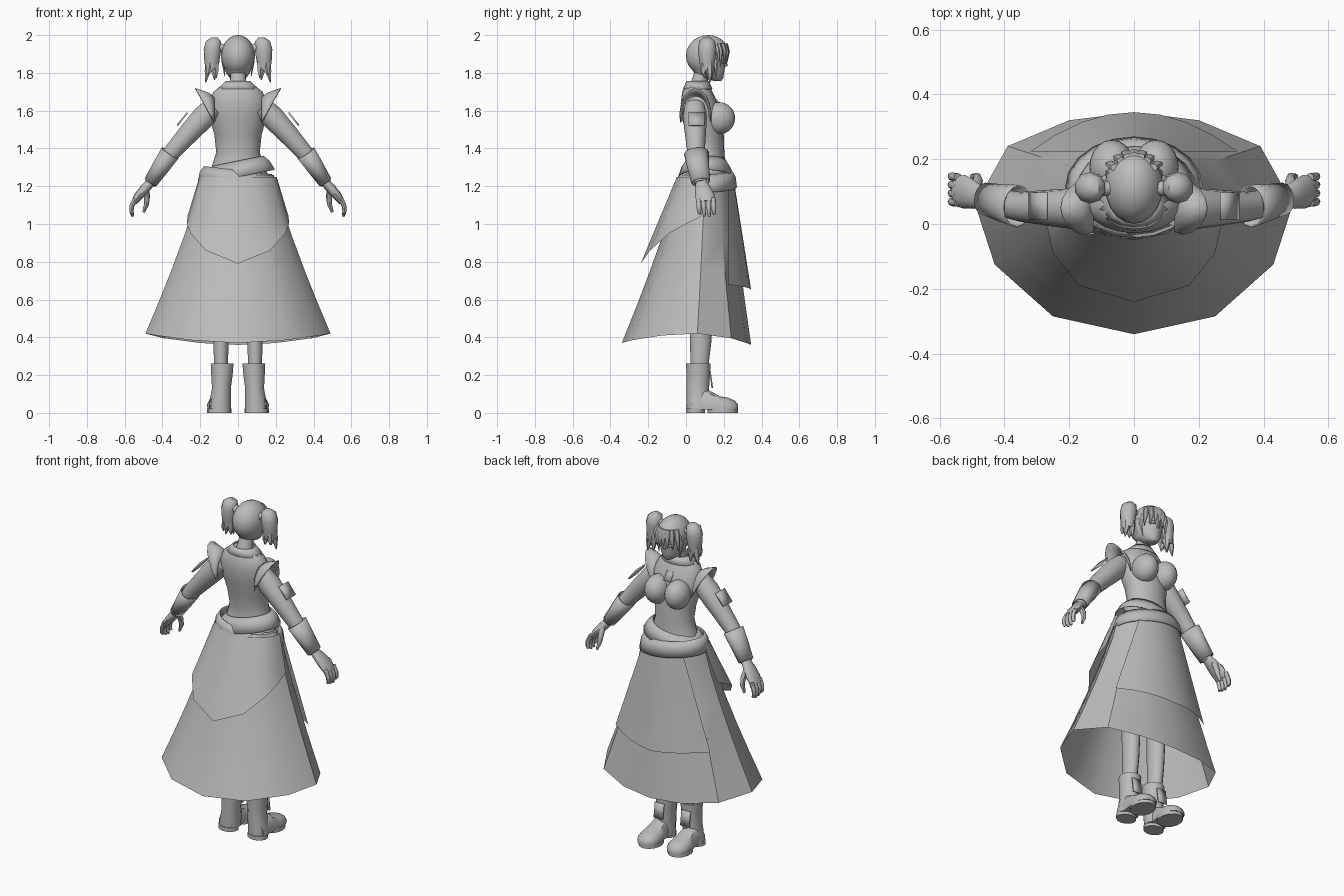
import bpy, bmesh, math
from mathutils import Vector

if "Cube" in bpy.data.objects:
    bpy.data.objects.remove(bpy.data.objects["Cube"])

grey = bpy.data.materials.new("plain_grey")
grey.use_nodes = True
grey.diffuse_color = (0.5, 0.5, 0.5, 1)
grey.node_tree.nodes["Principled BSDF"].inputs["Base Color"].default_value = (0.5, 0.5, 0.5, 1)


def finish(name, bm, mirror=False, thick=0, angle=45):
    bmesh.ops.recalc_face_normals(bm, faces=bm.faces)
    mesh = bpy.data.meshes.new(name)
    bm.to_mesh(mesh)
    bm.free()
    mesh.materials.append(grey)
    ob = bpy.data.objects.new(name, mesh)
    bpy.context.collection.objects.link(ob)
    bpy.ops.object.select_all(action='DESELECT')
    ob.select_set(True)
    bpy.context.view_layer.objects.active = ob
    bpy.ops.object.shade_smooth_by_angle(angle=math.radians(angle))
    if thick:
        ob.modifiers.new("thickness", 'SOLIDIFY').thickness = thick
    if mirror:
        ob.modifiers.new("mirror", 'MIRROR').use_mirror_merge = False
    return ob


def loft(name, rings, closed=True, caps=True, **kw):
    """Skin a list of point rows."""
    bm = bmesh.new()
    rows = [[bm.verts.new(p) for p in r] for r in rings]
    n = len(rows[0])
    for a, b in zip(rows, rows[1:]):
        for i in range(n if closed else n - 1):
            j = (i + 1) % n
            bm.faces.new((a[i], a[j], b[j], b[i]))
    if closed and caps:
        bm.faces.new(rows[0])
        bm.faces.new(rows[-1])
    return finish(name, bm, **kw)


def tube(name, path, n=14, upright=False, tilt=0, **kw):
    """Rings along a path of (x, y, z, radius_y, radius_across)."""
    rings = []
    pts = [Vector(p[:3]) for p in path]
    for i, p in enumerate(path):
        t = (pts[min(i + 1, len(pts) - 1)] - pts[max(i - 1, 0)]).normalized()
        if upright:
            t = Vector((0, 0, 1))
        side = (Vector((0, 1, 0)) - t * t.y).normalized()
        across = side.cross(t)
        ring = []
        for k in range(n):
            a = math.tau * k / n
            q = pts[i] + side * p[3] * math.cos(a) + across * p[-1] * math.sin(a)
            q.z += tilt * q.x
            ring.append(q)
        rings.append(ring)
    return loft(name, rings, **kw)


def ball(name, centre, size, keep=None, **kw):
    bm = bmesh.new()
    bmesh.ops.create_uvsphere(bm, u_segments=20, v_segments=14, radius=1)
    for v in bm.verts:
        v.co = Vector([c + s * q for c, s, q in zip(centre, size, v.co)])
    if keep:
        drop = [f for f in bm.faces if not keep(f.calc_center_median())]
        bmesh.ops.delete(bm, geom=drop, context='FACES')
    return finish(name, bm, **kw)


def plate(name, centre, u, v, **kw):
    """Thin rectangular plate spanned by half-axes u and v."""
    c, u, v = Vector(centre), Vector(u), Vector(v)
    return loft(name, [[c - u - v, c + u - v], [c - u + v, c + u + v]], closed=False, thick=0.008, **kw)


# Torso, bust and collar
tube("torso", [(0, .1, 1.24, .12, .17), (0, .11, 1.3, .1, .14), (0, .108, 1.38, .095, .115),
               (0, .1, 1.47, .1, .125), (0, .085, 1.56, .105, .148), (0, .07, 1.64, .098, .155),
               (0, .06, 1.7, .08, .13), (0, .06, 1.74, .06, .08)], n=20, upright=True)
ball("bust", (.068, .175, 1.56), (.07, .085, .085), mirror=True)
tube("neck", [(0, .06, 1.72, .05, .05), (0, .075, 1.77, .042, .042), (0, .09, 1.82, .042, .042)], upright=True)
tube("collar", [(0, .062, 1.715, .078, .11), (0, .062, 1.757, .06, .066)], upright=True, caps=False, thick=.006)
plate("neck_tie", (0, .158, 1.665), (.022, 0, 0), (0, .03, -.035))

# Head, face and hair
tube("face", [(0, .168, 1.757, .018, .016), (0, .145, 1.772, .052, .042), (0, .122, 1.8, .08, .064),
              (0, .115, 1.85, .095, .076), (0, .115, 1.92, .1, .078)], n=20, upright=True)
tube("nose", [(0, .2, 1.868, .008, .005), (0, .212, 1.84, .01, .01), (0, .198, 1.828, .006, .008)], n=6, upright=True)
plate("eye", (.034, .2, 1.858), (.016, -.009, 0), (0, 0, .007), mirror=True)
ball("hair_cap", (0, .117, 1.89), (.09, .117, .11),
     keep=lambda c: c.z > 1.925 or c.y < .1 + (c.z - 1.8) * .35)
for i in range(7):
    x = (i - 3) * .024
    y = .222 - 7 * x * x
    tube("fringe_lock", [(x * .8, y - .012, 1.955, .012, .015), (x, y, 1.915, .01, .018),
                         (x * 1.08, y - .004, 1.852 - abs(x) * .3, .001, .002)], n=6, upright=True)
tube("side_lock", [(.07, .15, 1.92, .02, .012), (.079, .155, 1.86, .016, .01),
                   (.07, .16, 1.78, .002, .002)], n=6, upright=True, mirror=True)

# Twin tails
tube("hair_tie", [(.075, .11, 1.93, .022), (.11, .11, 1.935, .026)], n=10, mirror=True)
tube("twin_tail", [(.125, .112, 1.987, .018), (.13, .112, 1.968, .042), (.135, .112, 1.925, .049),
                   (.138, .112, 1.87, .043), (.14, .112, 1.815, .034)], n=10, upright=True, mirror=True)
for k in range(4):
    a = math.tau * k / 4 + .6
    dx, dy = math.cos(a), math.sin(a)
    tube("tail_strand", [(.138 + dx * .02, .112 + dy * .02, 1.87, .02), (.14 + dx * .024, .112 + dy * .024, 1.81, .019),
                         (.143 + dx * .034, .112 + dy * .026, 1.75 + .012 * k, .003)], n=6, upright=True, mirror=True)

# Flared shoulder caps
angles = [math.radians(a) for a in range(-105, 106, 21)]
loft("shoulder_cap", [[(.125 + .02 * t + (.025 + .055 * t) * math.cos(a) * t, .05 + (.073 + .012 * t) * math.sin(a),
                        1.575 + (.1 + .045 * t) * math.cos(a)) for a in angles] for t in (0, .5, 1)],
     closed=False, mirror=True, thick=.006)

# Arms, cuffs and arm patches
tube("arm", [(.13, .045, 1.62, .055), (.18, .047, 1.568, .064), (.27, .05, 1.47, .055),
             (.35, .053, 1.38, .046), (.41, .065, 1.3, .042), (.465, .078, 1.215, .032)], mirror=True)
tube("cuff", [(.36, .055, 1.375, .066, .054), (.41, .065, 1.3, .058, .047), (.462, .078, 1.222, .05, .038)],
     caps=False, mirror=True, thick=.005)
plate("arm_patch", (.292, .055, 1.553), (0, .042, 0), (.027, 0, -.034), mirror=True)

# Hands
tube("palm", [(.462, .08, 1.22, .03, .024), (.49, .088, 1.19, .042, .026),
              (.525, .1, 1.15, .052, .024), (.55, .102, 1.115, .046, .016)], n=12, mirror=True)
for i in range(4):
    y = .066 + .026 * i
    drop = .012 * abs(i - 1.6)
    tube("finger", [(.543, y, 1.135, .013), (.562, y + .002, 1.095, .013),
                    (.564, y + .004, 1.065, .011), (.556, y + .005, 1.035 + drop, .007)], n=8, mirror=True)
tube("thumb", [(.488, .11, 1.19, .018), (.482, .135, 1.145, .016), (.484, .145, 1.105, .013),
               (.5, .148, 1.062, .007)], n=8, mirror=True)

# Long flared skirt
half = [(0, .345, .36), (.2, .32, .37), (.39, .24, .395), (.49, .06, .42), (.43, -.125, .41), (.25, -.285, .385), (0, -.34, .37)]
hem = half + [(-x, y, z) for x, y, z in half[-2:0:-1]]
skirt = []
for t in (0, .2, .4, .6, .8, 1):
    s = t ** 1.2
    skirt.append([(.19 * math.sin(k * math.pi / 6) * (1 - s) + x * s,
                   (.1 + .135 * math.cos(k * math.pi / 6)) * (1 - s) + y * s,
                   1.26 * (1 - t) + z * t) for k, (x, y, z) in enumerate(hem)])
loft("skirt", skirt, caps=False, angle=35)

# Pointed rear overskirt
right = [(0, -.24, .79), (.17, -.19, .86), (.25, -.09, .95), (.27, 0, 1.0), (.268, .08, 1.04)]
edge = [(-x, y, z) for x, y, z in right[:0:-1]] + right
turns = [math.radians(a) for a in (-95, -80, -60, -30, 0, 30, 60, 80, 95)]
tops = [(.205 * math.sin(a), .1 - .148 * math.cos(a), 1.25) for a in turns]
loft("overskirt", [[Vector(p).lerp(Vector(q), t) for p, q in zip(tops, edge)] for t in (0, .33, .67, 1)], closed=False)

# Front apron
cols = [i / 4 - 1 for i in range(9)]
apron = [[Vector((.13 * u, .252 - .03 * u * u, 1.24)).lerp(Vector((.32 * u, .345 - .122 * u * u, .65 + .03 * abs(u))), t)
          for u in cols] for t in (0, .33, .67, 1)]
loft("apron", apron, closed=False)

# Crossed waist sashes
tube("upper_sash", [(0, .105, 1.335, .108, .135), (0, .105, 1.3, .13, .168), (0, .103, 1.25, .145, .195)],
     n=20, upright=True, tilt=.2, caps=False, thick=.006)
tube("lower_sash", [(0, .108, 1.285, .135, .18), (0, .11, 1.25, .153, .203), (0, .112, 1.195, .158, .213)],
     n=20, upright=True, tilt=-.12, caps=False, thick=.006)

# Legs
tube("leg", [(.09, .1, 1.2, .095, .085), (.09, .09, .85, .08, .075), (.09, .083, .6, .06, .05), (.09, .08, .48, .06, .044),
             (.09, .078, .38, .057, .042), (.09, .07, .22, .045, .036)], upright=True, mirror=True)

# Boots: shaft, foot, sole, heel and tongue
tube("boot_shaft", [(.084, .065, .262, .065, .062), (.085, .065, .2, .062, .058), (.088, .062, .13, .06, .051),
                    (.093, .064, .07, .062, .057), (.097, .064, .018, .06, .06)], upright=True, mirror=True)
foot = []
for y, w, h in ((.03, .05, .1), (.1, .052, .13), (.14, .057, .11), (.18, .064, .088), (.225, .064, .08), (.258, .05, .065), (.276, .025, .045)):
    outline = [(-.95, 0), (-1, .4), (-.7, .82), (0, 1), (.7, .82), (1, .4), (.95, 0)]
    foot.append([(.1 + a * w, y, .018 + b * (h - .018)) for a, b in outline])
loft("boot_foot", foot, mirror=True)
for part, y, ry in (("boot_heel", .05, .05), ("boot_sole", .195, .08)):
    tube(part, [(.099, y, 0, ry, .066 if ry > .06 else .06), (.099, y, .024, ry, .066 if ry > .06 else .06)],
         upright=True, mirror=True)
plate("boot_tongue", (.09, .137, .178), (.03, 0, 0), (0, -.006, .045), mirror=True)
